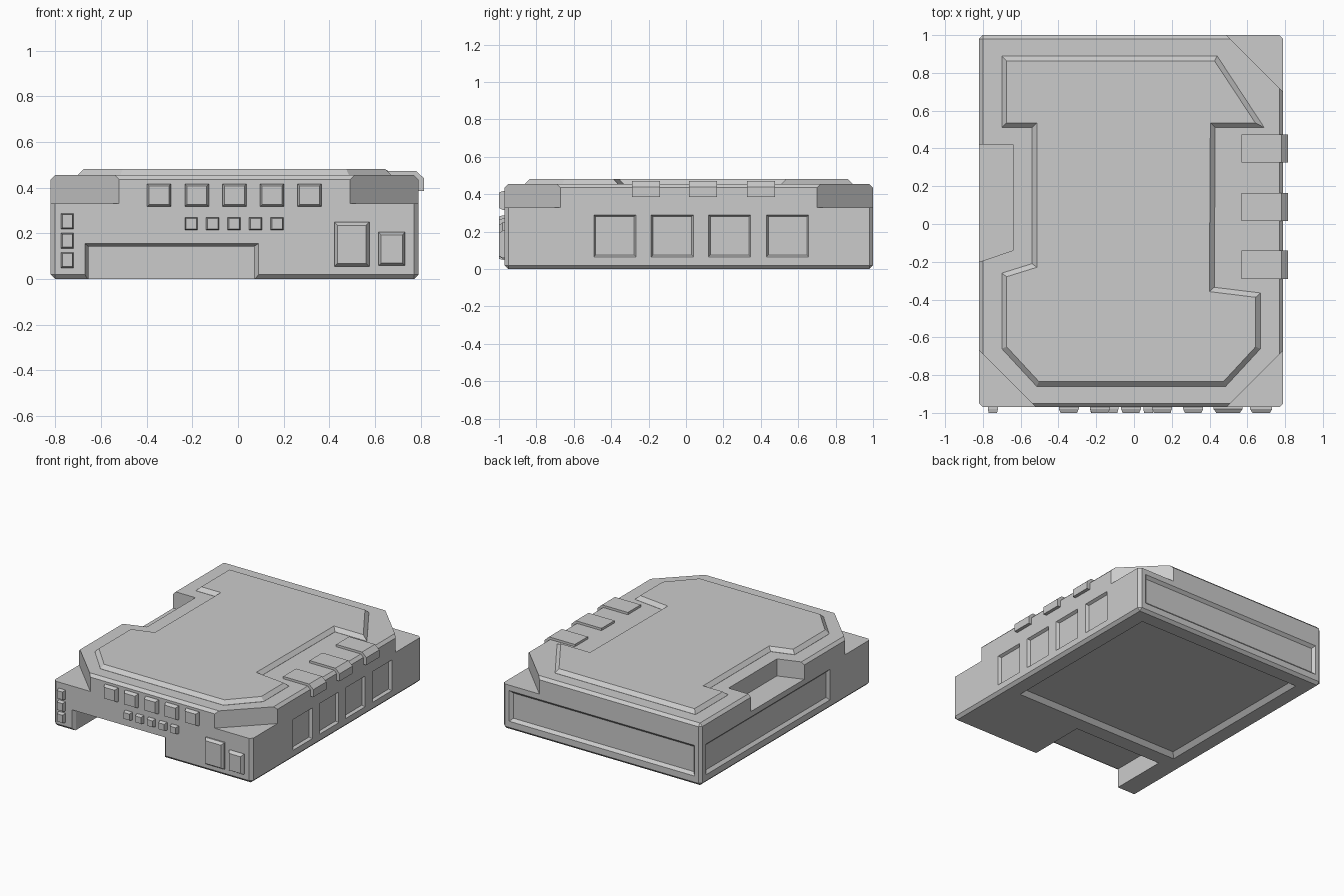
import bpy, bmesh
from mathutils import Vector

if "Cube" in bpy.data.objects:
    bpy.data.objects.remove(bpy.data.objects["Cube"])


def loft(name, rings):
    """Solid skinned through rings of equal point count, capped at both ends."""
    bm = bmesh.new()
    vr = [[bm.verts.new(p) for p in r] for r in rings]
    n = len(rings[0])
    for a, b in zip(vr, vr[1:]):
        for i in range(n):
            j = (i + 1) % n
            bm.faces.new((a[i], a[j], b[j], b[i]))
    bm.faces.new(vr[0])
    bm.faces.new(vr[-1])
    bmesh.ops.recalc_face_normals(bm, faces=bm.faces)
    me = bpy.data.meshes.new(name)
    bm.to_mesh(me)
    bm.free()
    ob = bpy.data.objects.new(name, me)
    bpy.context.collection.objects.link(ob)
    return ob


def at(points, z):
    return [(x, y, z) for x, y in points]


def rect(axis, level, box, inset=0.0):
    """Rectangle (u0, u1, v0, v1) on the plane axis = level."""
    u0, u1, v0, v1 = box
    u0, u1, v0, v1 = u0 + inset, u1 - inset, v0 + inset, v1 - inset
    ring = []
    for u, v in ((u0, v0), (u1, v0), (u1, v1), (u0, v1)):
        p = [u, v]
        p.insert(axis, level)
        ring.append(p)
    return ring


def inset_outline(pts, d):
    """Mitred inward offset of a clockwise outline."""
    pts = [Vector(p) for p in pts]
    out = []
    for i, p in enumerate(pts):
        e1 = (p - pts[i - 1]).normalized()
        e2 = (pts[(i + 1) % len(pts)] - p).normalized()
        n1, n2 = Vector((e1.y, -e1.x)), Vector((e2.y, -e2.x))
        out.append(p + (n1 + n2) * d / (1 + n1.dot(n2)))
    return out


def apply_all(ob):
    bpy.context.view_layer.objects.active = ob
    for m in list(ob.modifiers):
        bpy.ops.object.modifier_apply(modifier=m.name)


def cut(target, rings):
    cutter = loft("cutter", rings)
    cutter.hide_render = True
    m = target.modifiers.new("cut", 'BOOLEAN')
    m.operation, m.solver, m.object = 'DIFFERENCE', 'EXACT', cutter
    apply_all(target)
    bpy.data.objects.remove(cutter)


def recess(target, axis, face, out, box, inset, depth):
    """Panel sunk into a face with sloping sides; out is the outward sign."""
    cut(target, [rect(axis, face + out * 0.05, box), rect(axis, face, box),
                 rect(axis, face - out * depth, box, inset)])


X0, X1, Y0, Y1 = -0.82, 0.79, -0.97, 1.0

# main body with chamfered edges
body = loft("body", [rect(2, 0.0, (X0, X1, Y0, Y1)), rect(2, 0.455, (X0, X1, Y0, Y1))])
bev = body.modifiers.new("chamfer", 'BEVEL')
bev.width, bev.segments = 0.02, 1
apply_all(body)

# three stepped corners and the left grip notch
steps = [
    [(0.44, -1.02), (0.84, -1.02), (0.84, -0.62)],
    [(-0.47, -1.02), (-0.87, -0.62), (-0.87, -1.02)],
    [(0.44, 1.05), (0.84, 0.65), (0.84, 1.05)],
    [(-0.9, 0.42), (-0.64, 0.42), (-0.64, -0.14), (-0.9, -0.227)],
]
for s in steps:
    cut(body, [at(s, 0.33), at(s, 0.6)])

# front slot, open at the bottom, with a flared mouth
outer, inner = (-0.67, 0.09, -0.1, 0.155), (-0.655, 0.07, -0.1, 0.143)
cut(body, [rect(1, -1.05, outer), rect(1, Y0, outer),
           rect(1, -0.945, inner), rect(1, -0.52, inner)])

# sunken panels: right windows, left, back, underside
for y in (-0.38, -0.073, 0.233, 0.543):
    recess(body, 0, X1, 1, (y - 0.113, y + 0.113, 0.065, 0.29), 0.01, 0.02)
recess(body, 0, X0, -1, (-0.5, 0.94, 0.065, 0.29), 0.02, 0.02)
recess(body, 1, Y1, 1, (-0.77, 0.735, 0.065, 0.29), 0.02, 0.02)
recess(body, 2, 0.0, -1, (-0.695, 0.665, -0.41, 0.88), 0.03, 0.03)

# raised lid plate
lid = [(-0.70, 0.89), (0.44, 0.89), (0.69, 0.51), (0.43, 0.51), (0.425, -0.335),
       (0.67, -0.365), (0.67, -0.66), (0.485, -0.86), (-0.515, -0.86), (-0.70, -0.66),
       (-0.70, -0.26), (-0.54, -0.21), (-0.54, 0.51), (-0.70, 0.51)]
loft("lid_plate", [at(lid, 0.45), at(lid, 0.456), at(inset_outline(lid, 0.026), 0.482)])

# clips folded over the right edge
clip = [(0.57, 0.44), (0.57, 0.472), (0.78, 0.472), (0.815, 0.44), (0.815, 0.385), (0.77, 0.385)]
for i, y in enumerate((0.40, 0.09, -0.215)):
    loft(f"clip_{i + 1}", [[(x, y + s, z) for x, z in clip] for s in (-0.075, 0.075)])


# front buttons
def button(name, x, z, w, h, inset):
    box = (x - w / 2, x + w / 2, z - h / 2, z + h / 2)
    loft(name, [rect(1, -0.96, box), rect(1, Y0 - 0.01, box), rect(1, -1.0, box, inset)])


for i in range(5):
    button(f"top_button_{i + 1}", -0.345 + 0.1645 * i, 0.367, 0.105, 0.1, 0.009)
    button(f"small_button_{i + 1}", -0.205 + 0.094 * i, 0.242, 0.056, 0.056, 0.005)
for i in range(3):
    button(f"side_button_{i + 1}", -0.747, 0.083 + 0.085 * i, 0.054, 0.067, 0.005)
button("large_key", 0.498, 0.152, 0.153, 0.195, 0.014)
button("medium_key", 0.673, 0.132, 0.117, 0.147, 0.012)
